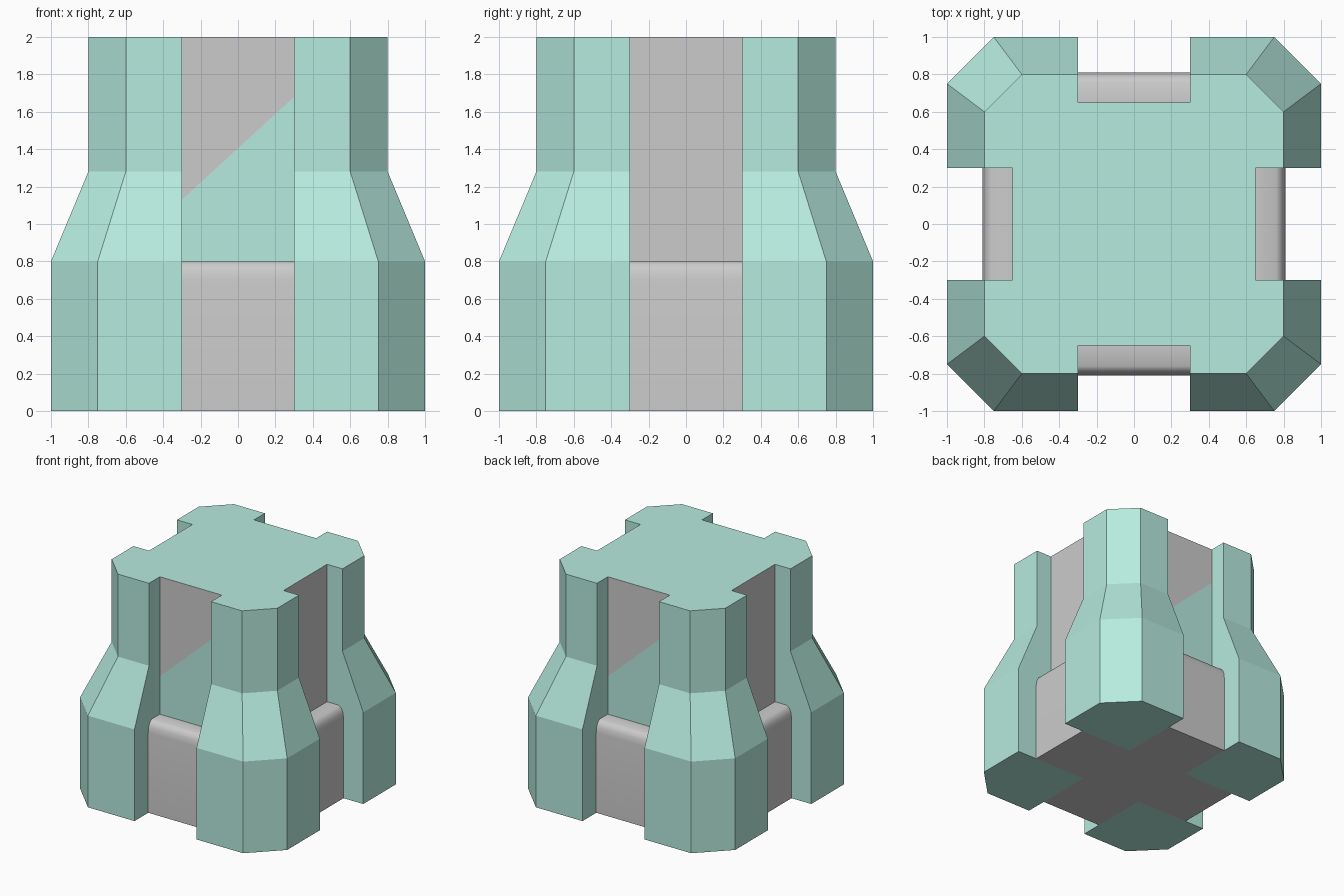
import bpy
from math import pi, cos, sin
from mathutils import Matrix

if "Cube" in bpy.data.objects:
    bpy.data.objects.remove(bpy.data.objects["Cube"])

green = bpy.data.materials.new("pale_green")
green.diffuse_color = (0.47, 0.83, 0.73, 1)
green.use_nodes = True
green.node_tree.nodes["Principled BSDF"].inputs["Base Color"].default_value = green.diffuse_color


def make(name, verts, faces, turn=0, mat=None):
    """Mesh object, turned about z by a number of quarter turns."""
    me = bpy.data.meshes.new(name)
    me.from_pydata(verts, [], faces)
    me.transform(Matrix.Rotation(turn * pi / 2, 4, 'Z'))
    me.update()
    if mat:
        me.materials.append(mat)
    ob = bpy.data.objects.new(name, me)
    bpy.context.collection.objects.link(ob)
    return ob


def spin(points):
    """Repeat a list of xy points over four quarter turns."""
    out = []
    for k in range(4):
        c, s = round(cos(k * pi / 2)), round(sin(k * pi / 2))
        out += [(c * x - s * y, s * x + c * y) for x, y in points]
    return out


W, D = 0.30, 0.65          # slot half width, depth of the recess wall
LEAN = 0.81                # outer face of the lower panels


def outline(r, c):
    """Outer edge of a corner leg, including the slot sides."""
    return [(D, W), (r, W), (r, c), (c, r), (W, r), (W, D)]


# Corner legs: wide foot, sloped shoulder, narrow upper shaft
levels = [(0, 1.0, .75), (.8, 1.0, .75), (1.28, .8, .6), (2, .8, .6)]
leg_v = [(x, y, z) for z, r, c in levels for x, y in outline(r, c)]
leg_f = [(k * 6 + i, k * 6 + i + 1, k * 6 + i + 7, k * 6 + i + 6)
         for k in range(3) for i in range(5)]
leg_v.append((W, W, 0))
leg_f.append((24, 5, 4, 3, 2, 1, 0))
for k in range(4):
    make("corner_leg", leg_v, leg_f, k, green)

# Top plate with four notches
top = spin(outline(.8, .6))
make("top_plate", [(x, y, 2) for x, y in top], [range(len(top))], 0, green)

# Grey underside between the feet
base = spin([(LEAN, -W), (LEAN, W), (W, W)])
make("underside", [(x, y, 0) for x, y in base], [range(len(base))[::-1]])

# Lower panels with a rounded top edge, one per side
profile = [(LEAN, 0), (LEAN, .7), (.803, .75), (.785, .785), (.76, .8), (D, .8)]
n = len(profile)
pan_v = [(x, s * W, z) for s in (-1, 1) for x, z in profile]
pan_f = [(i, i + n, i + n + 1, i + 1) for i in range(n - 1)]
for k in range(4):
    ob = make("lower_panel", pan_v, pan_f, k)
    bpy.ops.object.select_all(action='DESELECT')
    ob.select_set(True)
    bpy.context.view_layer.objects.active = ob
    bpy.ops.object.shade_smooth_by_angle(angle=0.7)

# Recess walls; front and back are split diagonally into green and grey
for k in range(4):
    lo, hi = (.8, .8) if k in (0, 2) else (1.13, 1.68)
    make("recess_wall", [(D, -W, lo), (D, W, hi), (D, W, 2), (D, -W, 2)],
         [(0, 1, 2, 3)], k)
    if lo > .8:
        make("recess_wall_lower",
             [(D, -W, .8), (D, W, .8), (D, W, hi), (D, -W, lo)],
             [(0, 1, 2, 3)], k, green)
